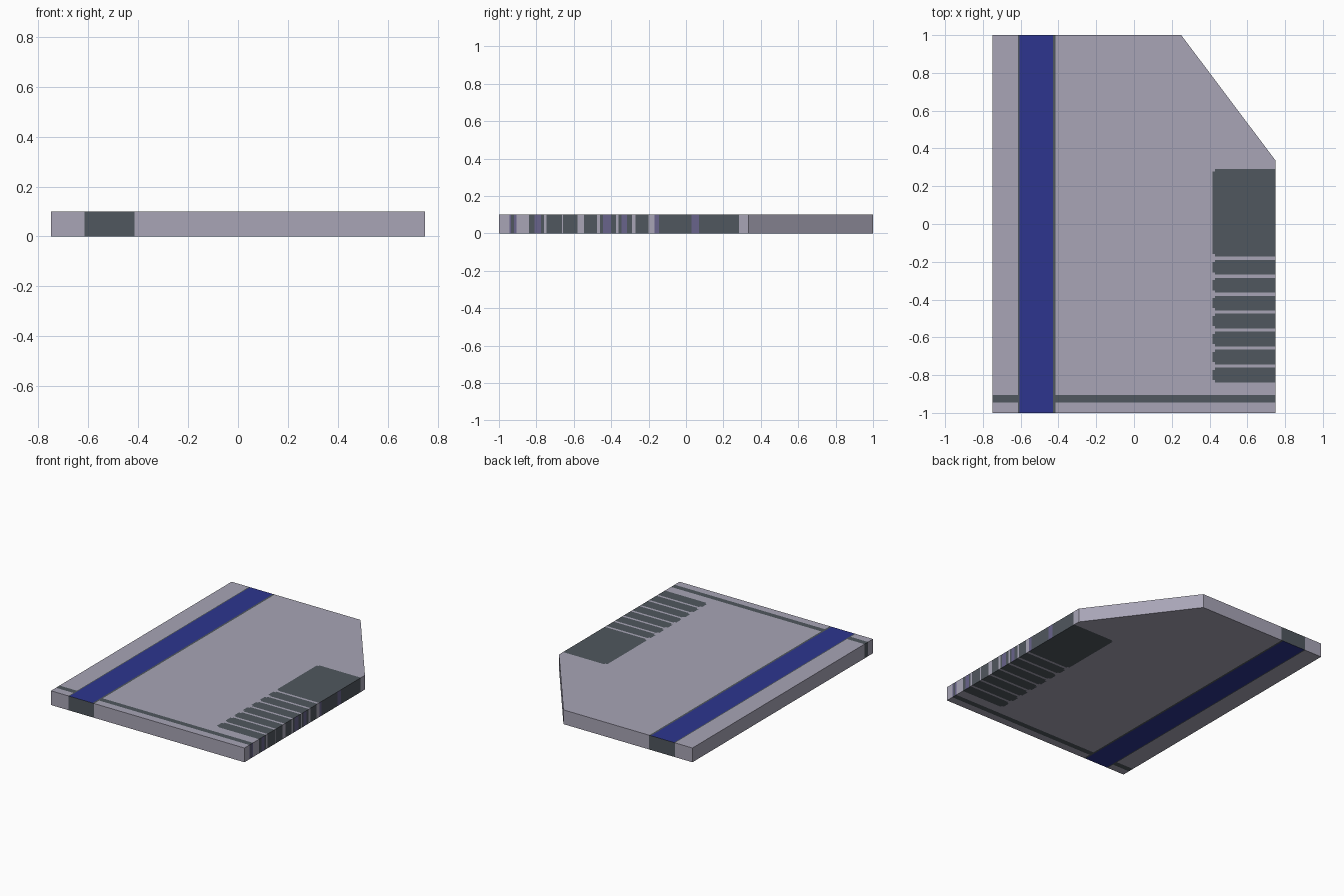
import bpy, bmesh

if "Cube" in bpy.data.objects:
    bpy.data.objects.remove(bpy.data.objects["Cube"])


def material(name, rgb):
    def lin(c):
        c /= 255
        return c / 12.92 if c <= 0.04045 else ((c + 0.055) / 1.055) ** 2.4
    m = bpy.data.materials.new(name)
    m.diffuse_color = (*[lin(c) for c in rgb], 1)
    m.use_nodes = True
    m.node_tree.nodes["Principled BSDF"].inputs["Base Color"].default_value = m.diffuse_color
    return m


GREY, SLATE, BLUE, PURPLE = range(4)
mats = [material("lavender grey", (168, 165, 182)), material("dark slate", (80, 87, 94)),
        material("deep blue", (45, 53, 143)), material("dusky purple", (104, 99, 139))]

# Layout of the printed areas
BAND = (-0.615, -0.607, -0.428, -0.415)       # slate edge, blue, slate edge
LINE = (-0.945, -0.905)                       # thin line near the front
PAD_X = (0.415, 0.43)                         # rounded end of the contact bars
bars = [(-0.172, 0.29)] + [(-0.268 - 0.095 * i, -0.19 - 0.095 * i) for i in range(7)]
ROUND = 0.012

# Colour blocks along the right edge: start y, colour
edge = [(-1.0, GREY), (-0.945, PURPLE), (-0.935, SLATE), (-0.92, PURPLE), (-0.905, GREY),
        (-0.84, SLATE), (-0.81, PURPLE), (-0.775, SLATE), (-0.76, GREY), (-0.745, SLATE),
        (-0.664, GREY), (-0.657, SLATE), (-0.58, GREY), (-0.545, SLATE), (-0.477, GREY),
        (-0.46, SLATE), (-0.445, PURPLE), (-0.4, SLATE), (-0.375, GREY), (-0.36, SLATE),
        (-0.345, PURPLE), (-0.315, SLATE), (-0.288, GREY), (-0.27, SLATE), (-0.2, GREY),
        (-0.168, PURPLE), (-0.145, SLATE), (0.03, PURPLE), (0.07, SLATE), (0.283, GREY)]


def colour(c, n):
    x, y = c.x, c.y
    if n.x > 0.9:
        return [k for start, k in edge if start <= y][-1]
    if BAND[0] < x < BAND[3]:
        return BLUE if abs(n.z) > 0.9 and BAND[1] < x < BAND[2] else SLATE
    if abs(n.y) > 0.5:
        return GREY
    if LINE[0] < y < LINE[1]:
        return SLATE
    if x > PAD_X[0]:
        inset = ROUND if x < PAD_X[1] else 0
        if any(a + inset < y < b - inset for a, b in bars):
            return SLATE
    return GREY


# Card body with one clipped corner
bm = bmesh.new()
outline = [(-0.75, -1), (0.75, -1), (0.75, 0.335), (0.25, 1), (-0.75, 1)]
base = bm.faces.new([bm.verts.new((x, y, 0)) for x, y in outline])
top = bmesh.ops.extrude_face_region(bm, geom=[base], use_keep_orig=True)["geom"]
bmesh.ops.translate(bm, vec=(0, 0, 0.1), verts=[v for v in top if isinstance(v, bmesh.types.BMVert)])
bmesh.ops.recalc_face_normals(bm, faces=bm.faces)

# Cut the faces along the printed borders
cuts = [(x, (1, 0, 0)) for x in (*BAND, *PAD_X)]
ys = set(LINE) | {y for y, _ in edge[1:]}
for a, b in bars:
    ys |= {a, a + ROUND, b - ROUND, b}
cuts += [(y, (0, 1, 0)) for y in sorted(ys)]
for d, n in cuts:
    bmesh.ops.bisect_plane(bm, geom=bm.verts[:] + bm.edges[:] + bm.faces[:], dist=1e-5,
                           plane_co=[d * k for k in n], plane_no=n)
bm.normal_update()
for f in bm.faces:
    f.material_index = colour(f.calc_center_median(), f.normal)

mesh = bpy.data.meshes.new("card")
bm.to_mesh(mesh)
bm.free()
for m in mats:
    mesh.materials.append(m)
bpy.context.collection.objects.link(bpy.data.objects.new("card", mesh))
